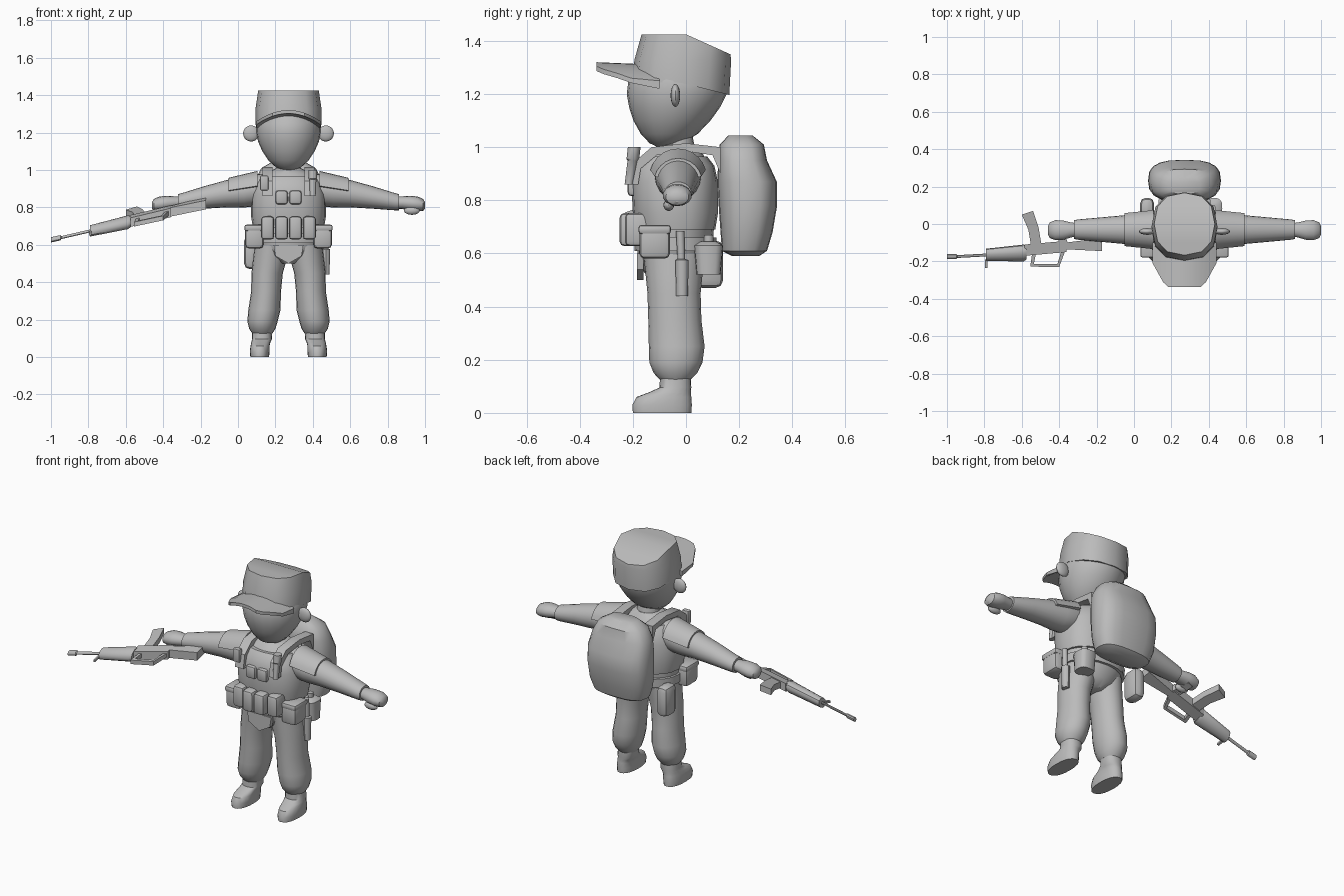
import bpy, bmesh, math
from mathutils import Vector

CX = 0.27  # body centre line
grey = bpy.data.materials.new("plain_grey")
grey.diffuse_color = (0.5, 0.5, 0.5, 1)


def finish(name, bm, mirror=False, x=CX):
    bmesh.ops.recalc_face_normals(bm, faces=bm.faces[:])
    me = bpy.data.meshes.new(name)
    bm.to_mesh(me)
    bm.free()
    me.materials.append(grey)
    ob = bpy.data.objects.new(name, me)
    ob.location.x = x
    bpy.context.collection.objects.link(ob)
    if mirror:
        ob.modifiers.new("mirror", 'MIRROR').use_mirror_merge = False
    return ob


def skin(name, rings, mirror=False, x=CX, fn=None, strip=False):
    """Join rings of points with quads and close both ends."""
    bm = bmesh.new()
    vs = [[bm.verts.new(fn(Vector(p)) if fn else p) for p in r] for r in rings]
    n = len(vs[0])
    for a, b in zip(vs, vs[1:]):
        for i in range(n):
            j = (i + 1) % n
            bm.faces.new((a[i], a[j], b[j], b[i]))
    for r in (vs[0], vs[-1]):
        if strip:
            for k in range(n // 2):
                f = [r[k], r[k + 1], r[(n - k - 1) % n], r[(n - k) % n]]
                bm.faces.new(list(dict.fromkeys(f)))
        else:
            bm.faces.new(r)
    return finish(name, bm, mirror, x)


def loft(name, rows, axis='z', sides=20, p=2.0, **kw):
    """Rows are (position, centre a, centre b, radius a, radius b)."""
    rings = []
    for t, a, b, ra, rb in rows:
        ring = []
        for i in range(sides):
            w = math.tau * i / sides - math.pi / 2
            c, s = math.cos(w), math.sin(w)
            u = a + ra * math.copysign(abs(c) ** (2 / p), c)
            v = b + rb * math.copysign(abs(s) ** (2 / p), s)
            ring.append((u, v, t) if axis == 'z' else (t, u, v))
        rings.append(ring)
    return skin(name, rings, strip=True, **kw)


def prism(name, pts, lo, hi, axis='z', **kw):
    put = (lambda a, b, t: (a, b, t)) if axis == 'z' else (lambda a, b, t: (t, a, b))
    return skin(name, [[put(a, b, t) for a, b in pts] for t in (lo, hi)], **kw)


def box(name, loc, size, bevel=0.015, mirror=False):
    bm = bmesh.new()
    bmesh.ops.create_cube(bm, size=1)
    for v in bm.verts:
        v.co = Vector(c * s + l for c, s, l in zip(v.co, size, loc))
    bmesh.ops.bevel(bm, geom=bm.edges[:], offset=bevel, segments=2, profile=0.5, affect='EDGES')
    return finish(name, bm, mirror)


def ball(name, loc, size, mirror=False):
    bm = bmesh.new()
    bmesh.ops.create_uvsphere(bm, u_segments=16, v_segments=10, radius=1)
    for v in bm.verts:
        v.co = Vector(c * s + l for c, s, l in zip(v.co, size, loc))
    return finish(name, bm, mirror)


# Head, ears and neck
loft("head", [(1.0, 0, -.075, .03, .03), (1.015, 0, -.075, .068, .062), (1.05, 0, -.063, .107, .107),
              (1.1, 0, -.053, .14, .145), (1.15, 0, -.043, .162, .171), (1.2, 0, -.035, .173, .188),
              (1.25, 0, -.027, .173, .19), (1.32, 0, -.02, .15, .16)], sides=24)
ball("ear", (.2, -.04, 1.195), (.043, .018, .043), True)
loft("neck", [(.94, 0, -.03, .075, .075), (1.04, 0, -.035, .06, .06)])


# Cap: crown slopes down toward the back
def crown(v):
    if v.z > 1.4:
        v.z -= max(0, v.y) * .45
    elif v.z < 1.27:
        v.z -= max(0, v.y + .03) * .25
    return v


loft("cap_crown", [(1.245, 0, -.02, .176, .183), (1.33, 0, -.012, .176, .182), (1.425, 0, 0, .162, .167)],
     sides=12, p=2.4, fn=crown)
rows = []
for i in range(13):
    x = -.172 + .344 * i / 12
    tip = -.337 + max(0, abs(x) - .1) / .072 * .13
    z = 1.31 - .06 * (x / .172) ** 2
    rows.append([(x, -.1, z), (x, tip, z + .01), (x, tip, z - .008), (x, -.1, z - .03)])
skin("cap_brim", rows)

# Torso, vest and hips
loft("shirt", [(.6, 0, -.04, .175, .135), (.72, 0, -.04, .185, .148), (.85, 0, -.04, .19, .153),
               (.93, 0, -.04, .175, .13), (.98, 0, -.035, .125, .095), (1.01, 0, -.03, .065, .065)])
loft("vest", [(.69, 0, -.04, .19, .15), (.75, 0, -.04, .2, .16), (.87, 0, -.043, .2, .163),
              (.93, 0, -.043, .175, .15), (.965, 0, -.04, .15, .12)], p=2.4)
loft("hips", [(.5, 0, -.05, .05, .08), (.54, 0, -.047, .14, .12), (.6, 0, -.043, .183, .14),
              (.66, 0, -.04, .185, .145)])
loft("belt", [(.61, 0, -.04, .192, .153), (.66, 0, -.04, .192, .155)], p=2.2)
prism("trouser_flap", [(-.08, .6), (-.07, .54), (0, .5), (.07, .54), (.08, .6)], -.185, -.16,
      axis='x', fn=lambda v: Vector((v.y, v.x, v.z)))
prism("shoulder_strap", [(-.215, .86), (-.2, .94), (-.13, 1.0), (0, 1.015), (.13, 1.0), (.13, .9),
                         (.1, .97), (0, .985), (-.11, .97), (-.17, .92), (-.18, .86)],
      .085, .14, axis='x', mirror=True)

# Arms, hands and shoulder pads
loft("arm", [(.12, -.03, .9, .08, .075), (.18, -.03, .893, .088, .088), (.24, -.03, .883, .085, .084),
             (.33, -.03, .873, .076, .073), (.45, -.03, .853, .065, .06), (.57, -.03, .83, .054, .046),
             (.592, -.03, .827, .05, .043)], axis='x', mirror=True)
loft("hand", [(.57, -.03, .825, .034, .032), (.61, -.032, .825, .042, .034), (.65, -.033, .822, .053, .04),
              (.69, -.033, .818, .055, .04), (.72, -.033, .813, .043, .032), (.731, -.033, .81, .02, .016)],
     axis='x', sides=14, mirror=True)
ball("thumb", (.66, -.065, .782), (.042, .02, .022), True)
arc = [(r * math.cos(math.radians(a)), r * math.sin(math.radians(a)))
       for r, seq in ((.108, range(15, 166, 15)), (.09, range(165, 14, -15))) for a in seq]


def pad(v):
    k = 1 - (v.x - .165) * 1.0
    return Vector((v.x, -.03 + v.y * k, .887 + v.z * k - (v.x - .165) * .13))


prism("shoulder_pad", arc, .165, .32, axis='x', mirror=True, fn=pad)

# Legs and boots
loft("trouser_leg", [(.6, .09, -.045, .09, .115), (.52, .1, -.045, .09, .107), (.45, .114, -.045, .084, .1),
                     (.35, .12, -.042, .08, .1), (.25, .129, -.035, .086, .105), (.19, .139, -.038, .081, .1),
                     (.15, .14, -.04, .07, .082), (.125, .14, -.04, .053, .058)], mirror=True)
loft("boot", [(0, .154, -.09, .05, .11), (.03, .154, -.09, .053, .112), (.06, .152, -.083, .051, .103),
              (.078, .148, -.06, .051, .078), (.095, .142, -.04, .053, .06), (.15, .14, -.04, .053, .057)],
     p=2.3, mirror=True)

# Backpack
loft("backpack", [(.59, 0, .225, .12, .05), (.61, 0, .22, .165, .085), (.68, 0, .228, .188, .098),
                  (.78, 0, .233, .195, .11), (.87, 0, .23, .192, .112), (.95, 0, .213, .178, .092),
                  (1.01, 0, .21, .145, .083), (1.045, 0, .205, .085, .045)], p=2.8)

# Pouches and belt kit
box("ammo_pouch_inner", (.037, -.2, .69), (.07, .1, .125), .018, True)
box("ammo_pouch_outer", (.112, -.18, .69), (.07, .1, .125), .018, True)
box("chest_pouch", (.037, -.195, .853), (.066, .05, .075), .015, True)
box("side_pouch", (.183, -.118, .643), (.098, .115, .125), .02, True)
box("side_pouch_flap", (.183, -.118, .69), (.106, .123, .035), .012, True)
loft("rear_pouch", [(.52, .15, .085, .05, .045), (.63, .15, .085, .052, .055), (.645, .15, .085, .03, .03)],
     p=3, sides=16)
loft("rear_pouch_knob", [(.64, .15, .085, .018, .018), (.67, .15, .085, .018, .018)], sides=10)
box("canteen", (-.2, .085, .56), (.075, .11, .18), .03)
loft("baton", [(.44, .2, -.015, .02, .022), (.575, .2, -.015, .024, .025), (.58, .2, -.018, .014, .014),
               (.685, .2, -.022, .016, .016)], sides=10)
loft("chest_torch", [(.86, .13, -.215, .016, .016), (.95, .13, -.2, .02, .02), (.955, .13, -.2, .024, .024),
                     (1.0, .13, -.195, .024, .024)], sides=10)
box("strap_buckle", (-.13, -.205, .93), (.045, .03, .08), .008)


# Rifle lying on its side, sloping down toward the muzzle
def lean(v):
    return Vector((v.x, v.y, v.z + .815 + .217 * (v.x + .17) + .25 * (v.y + .14)))


gun = dict(x=0, fn=lean)
loft("rifle_barrel", [(-1, -.175, 0, .014, .014), (-.95, -.174, 0, .014, .014), (-.945, -.174, 0, .008, .008),
                      (-.78, -.165, 0, .008, .008)], axis='x', sides=10, **gun)
loft("rifle_handguard", [(-.79, -.165, 0, .033, .03), (-.59, -.155, 0, .045, .036), (-.575, -.155, 0, .035, .03)],
     axis='x', sides=12, **gun)
for part, pts, half in (
        ("rifle_sight", [(-.796, -.19), (-.784, -.19), (-.784, -.235), (-.796, -.235)], .006),
        ("rifle_receiver", [(-.585, -.11), (-.36, -.09), (-.36, -.15), (-.585, -.17)], .024),
        ("rifle_stock", [(-.37, -.1), (-.17, -.075), (-.17, -.145), (-.37, -.135)], .024),
        ("rifle_magazine", [(-.55, -.12), (-.565, -.03), (-.6, .05), (-.54, .07), (-.51, -.02), (-.495, -.11)], .018),
        ("rifle_grip", [(-.4, -.11), (-.42, -.01), (-.385, 0), (-.355, -.1)], .016),
        ("rifle_carry_handle", [(-.545, -.16), (-.555, -.228), (-.4, -.23), (-.37, -.15), (-.39, -.15),
                                (-.41, -.215), (-.535, -.213), (-.525, -.16)], .012)):
    prism(part, pts, -half, half, **gun)

# Smooth shading with crisp creases
for ob in bpy.context.scene.objects:
    ob.select_set(True)
    bpy.context.view_layer.objects.active = ob
bpy.ops.object.shade_smooth_by_angle(angle=math.radians(38))
